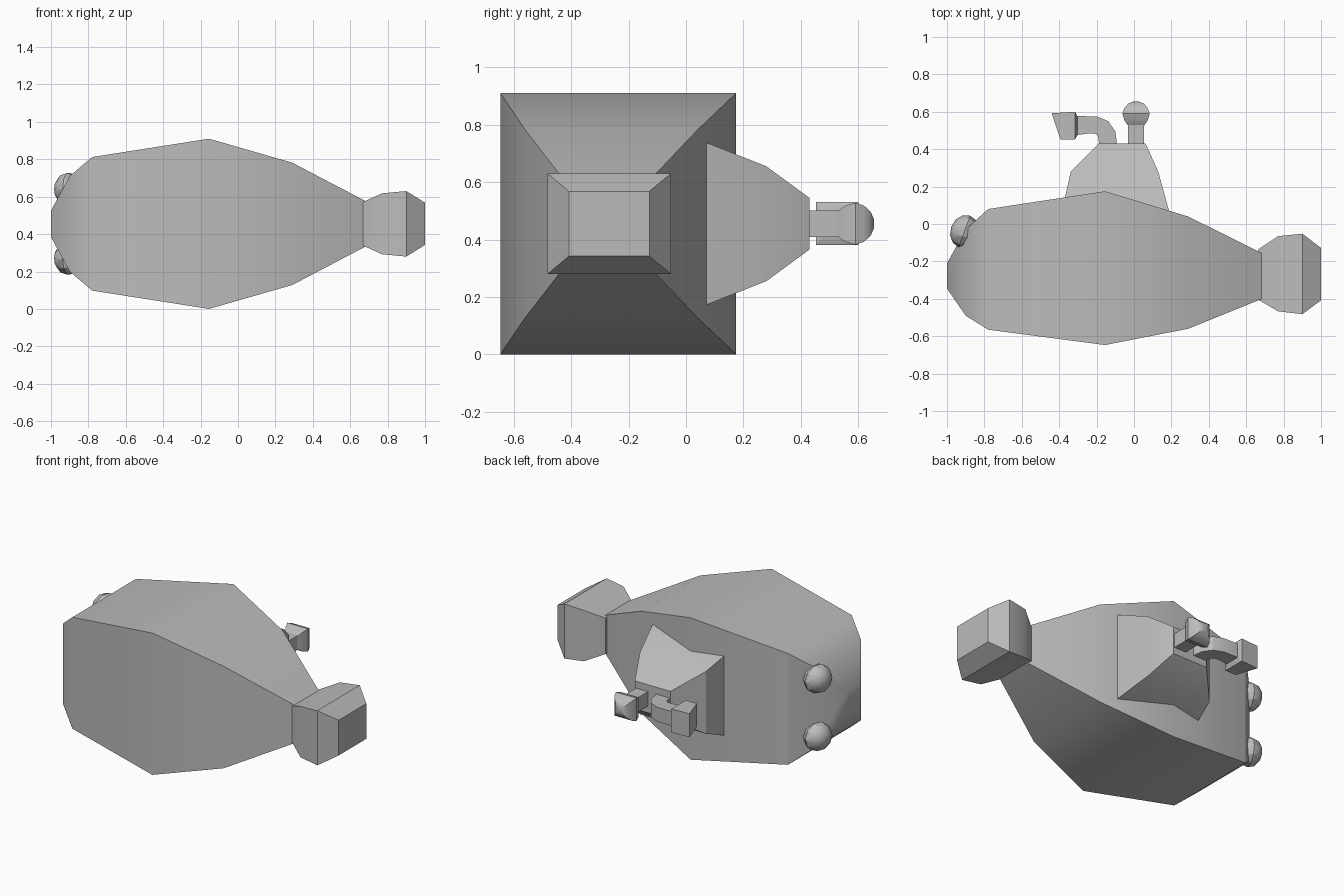
import bpy, bmesh, math
from mathutils import Matrix

if "Cube" in bpy.data.objects:
    bpy.data.objects.remove(bpy.data.objects["Cube"])

grey = bpy.data.materials.new("plain grey")
grey.diffuse_color = (0.5, 0.5, 0.5, 1)
grey.use_nodes = True
grey.node_tree.nodes["Principled BSDF"].inputs["Base Color"].default_value = grey.diffuse_color
MZ = 0.455  # height of the boat's symmetry plane


def finish(name, bm):
    bmesh.ops.recalc_face_normals(bm, faces=bm.faces)
    me = bpy.data.meshes.new(name)
    bm.to_mesh(me)
    bm.free()
    me.materials.append(grey)
    ob = bpy.data.objects.new(name, me)
    bpy.context.collection.objects.link(ob)
    bpy.ops.object.select_all(action='DESELECT')
    ob.select_set(True)
    bpy.context.view_layer.objects.active = ob
    bpy.ops.object.shade_smooth_by_angle(angle=math.radians(32))
    return ob


def loft(name, stations):
    """Four-sided loft; each station is two xy points and a half height."""
    bm = bmesh.new()
    rings = []
    for p, q, h in stations:
        rings.append([bm.verts.new((x, y, MZ + s)) for (x, y), s in
                      ((p, -h), (p, h), (q, h), (q, -h))])
    for a, b in zip(rings, rings[1:]):
        for i in range(4):
            j = (i + 1) % 4
            bm.faces.new((a[i], a[j], b[j], b[i]))
    bm.faces.new(rings[0])
    bm.faces.new(rings[-1])
    return finish(name, bm)


def along_x(rows):
    return [((x, y0), (x, y1), h) for x, y0, y1, h in rows]


def along_y(rows):
    return [((x0, y), (x1, y), h) for y, x0, x1, h in rows]


# Hull and tail block
loft("hull", along_x([
    (-1.0, -0.345, -0.21, 0.07), (-0.9, -0.49, -0.03, 0.255),
    (-0.78, -0.565, 0.08, 0.357), (-0.155, -0.647, 0.175, 0.455),
    (0.29, -0.56, 0.04, 0.327), (0.685, -0.4, -0.157, 0.12)]))
loft("tail_block", along_x([
    (0.665, -0.405, -0.135, 0.115), (0.77, -0.467, -0.065, 0.163),
    (0.9, -0.482, -0.052, 0.175), (1.0, -0.408, -0.128, 0.113)]))

# Tower
loft("tower", along_y([
    (0.07, -0.385, 0.187, 0.283), (0.28, -0.338, 0.13, 0.2),
    (0.43, -0.19, 0.062, 0.09)]))

# Short mast with a rounded knob
loft("mast", along_y([(0.42, -0.032, 0.054, 0.046), (0.54, -0.032, 0.054, 0.046)]))
loft("mast_knob", along_y([
    (y, 0.011 - r, 0.011 + r, r) for y, r in
    ((0.525, 0.042), (0.553, 0.062), (0.59, 0.073), (0.62, 0.063),
     (0.643, 0.042), (0.655, 0.015))]))

# Bent periscope and its flared head
loft("periscope_tube", [
    ((-0.09, 0.42), (-0.187, 0.42), 0.046), ((-0.1, 0.495), (-0.19, 0.465), 0.046),
    ((-0.138, 0.55), (-0.205, 0.482), 0.046), ((-0.2, 0.575), (-0.235, 0.485), 0.046),
    ((-0.31, 0.577), (-0.31, 0.475), 0.046)])
loft("periscope_head", [
    ((-0.303, 0.577), (-0.303, 0.475), 0.046), ((-0.315, 0.6), (-0.315, 0.452), 0.075),
    ((-0.44, 0.592), (-0.393, 0.452), 0.075)])

# Pair of lamps on the nose
for label, z in (("lower", MZ - 0.185), ("upper", MZ + 0.185)):
    bm = bmesh.new()
    bmesh.ops.create_uvsphere(
        bm, u_segments=10, v_segments=6, radius=0.09,
        matrix=Matrix.Translation((-0.907, -0.04, z))
        @ Matrix.Rotation(math.radians(-20), 4, 'Z')
        @ Matrix.Diagonal((0.83, 1, 1, 1))
        @ Matrix.Rotation(math.radians(90), 4, 'Y'))
    finish("nose_lamp_" + label, bm).data.shade_smooth()
